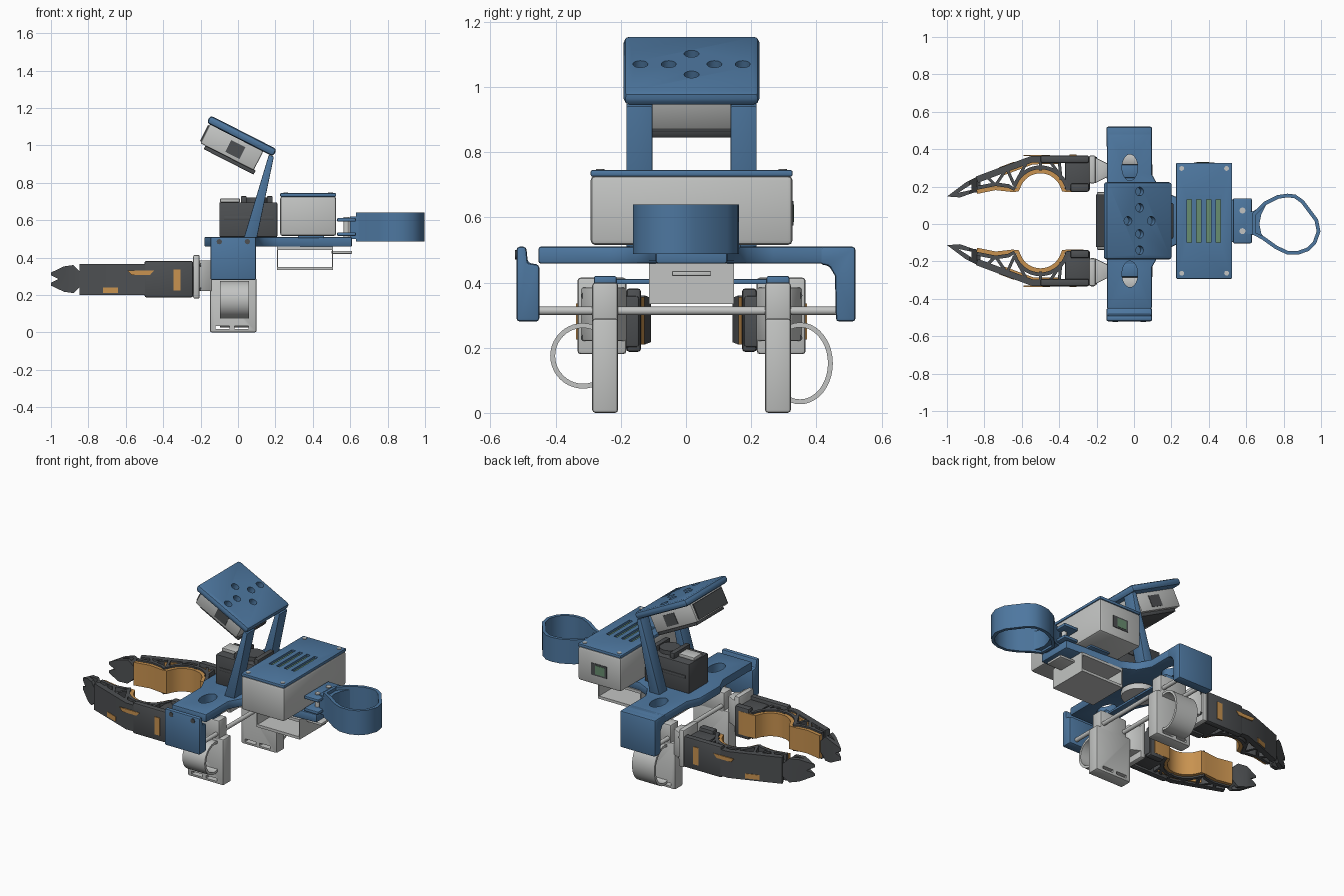
import bpy, bmesh, math
from mathutils import Matrix, Vector

old = bpy.data.objects.get("Cube")
if old:
    bpy.data.objects.remove(old, do_unlink=True)


def material(name, r, g, b):
    m = bpy.data.materials.new(name)
    m.use_nodes = True
    m.diffuse_color = (r, g, b, 1)
    m.node_tree.nodes["Principled BSDF"].inputs["Base Color"].default_value = (r, g, b, 1)
    return m


BLUE = material("steel blue", .075, .185, .35)
GREY = material("light grey", .54, .55, .54)
DARK = material("charcoal", .075, .08, .085)
ORANGE = material("amber", .58, .29, .08)
GREEN = material("board green", .14, .27, .16)
C = .017  # y of the symmetry plane


def finish(name, bm, mat, bevel=0):
    bmesh.ops.recalc_face_normals(bm, faces=bm.faces)
    if bevel:
        edges = [e for e in bm.edges if e.calc_face_angle(0) > .6]
        bmesh.ops.bevel(bm, geom=edges, offset=bevel, segments=2, profile=.5,
                        affect='EDGES', clamp_overlap=True)
    me = bpy.data.meshes.new(name)
    bm.to_mesh(me)
    bm.free()
    me.materials.append(mat)
    me.shade_smooth()
    me.set_sharp_from_angle(angle=math.radians(32))
    ob = bpy.data.objects.new(name, me)
    bpy.context.collection.objects.link(ob)
    return ob


def place(axis, p, h):
    return {'z': (p[0], p[1], h), 'y': (p[0], h, p[1]), 'x': (h, p[0], p[1])}[axis]


def extrude(bm, axis, depth):
    res = bmesh.ops.extrude_face_region(bm, geom=bm.faces[:])
    verts = [v for v in res['geom'] if isinstance(v, bmesh.types.BMVert)]
    bmesh.ops.translate(bm, verts=verts, vec=place(axis, (0, 0), depth))


def prism(name, pts, axis, a, b, mat, bevel=0):
    bm = bmesh.new()
    bm.faces.new([bm.verts.new(place(axis, p, a)) for p in pts])
    extrude(bm, axis, b - a)
    return finish(name, bm, mat, bevel)


def box(name, x, y, z, mat, bevel=.006):
    pts = [(x[0], y[0]), (x[1], y[0]), (x[1], y[1]), (x[0], y[1])]
    return prism(name, pts, 'z', z[0], z[1], mat, bevel)


def oval(cx, cy, rx, ry, n=32, a0=0, a1=360):
    steps = n if a1 - a0 == 360 else n - 1
    angles = [math.radians(a0 + (a1 - a0) * i / steps) for i in range(n)]
    return [(cx + rx * math.cos(a), cy + ry * math.sin(a)) for a in angles]


def disc(name, cx, cy, r, axis, a, b, mat, n=24):
    return prism(name, oval(cx, cy, r, r, n), axis, a, b, mat)


def wall(name, path, t, axis, a, b, mat, closed=False):
    """Strip of constant thickness that follows a path."""
    bm, rows, n = bmesh.new(), [], len(path)
    P = [Vector(p) for p in path]
    for i, p in enumerate(P):
        prev = P[i - 1] if i or closed else p
        nxt = P[(i + 1) % n] if i < n - 1 or closed else p
        d = (nxt - prev).normalized()
        off = Vector((-d.y, d.x)) * t / 2
        rows.append([bm.verts.new(place(axis, q, a)) for q in (p - off, p + off)])
    for i in range(n if closed else n - 1):
        q, r = rows[i], rows[(i + 1) % n]
        bm.faces.new((q[0], r[0], r[1], q[1]))
    extrude(bm, axis, b - a)
    return finish(name, bm, mat)


def cut(ob, cutters, op='DIFFERENCE'):
    for c in cutters:
        c.hide_render = True
        m = ob.modifiers.new("cut", 'BOOLEAN')
        m.operation, m.object, m.solver = op, c, 'EXACT'
    dg = bpy.context.evaluated_depsgraph_get()
    me = bpy.data.meshes.new_from_object(ob.evaluated_get(dg))
    ob.modifiers.clear()
    ob.data = me
    me.set_sharp_from_angle(angle=math.radians(32))
    for c in cutters:
        bpy.data.objects.remove(c, do_unlink=True)


# Bridge plate with slotted arms and end legs
half = [(-.18, .1), (-.145, .18), (-.145, .47), (.095, .47), (.095, .25),
        (.14, .17), (.22, .13), (.61, .11)]
plan = [(x, C + d) for x, d in half] + [(x, C - d) for x, d in reversed(half)]
bridge = prism("bridge_plate", plan, 'z', .458, .51, BLUE, .008)
cut(bridge, [prism("slot", oval(-.022, C + s * .285, .042, .07), 'z', .4, .6, BLUE) for s in (1, -1)])
prism("left_end_leg", [(.46, .28), (.52, .28), (.52, .51), (.41, .51), (.41, .457), (.44, .45), (.457, .42)],
      'x', -.148, .097, BLUE, .01)
prism("right_end_leg", [(-.45, .28), (-.52, .28), (-.52, .51), (-.49, .51), (-.485, .46), (-.45, .455)],
      'x', -.148, .097, BLUE, .01)
for x in (-.1, .05):
    disc("leg_screw", x, .485, .014, 'y', -.524, -.515, DARK)
    disc("slide_rod", x, .313, .013, 'x', 0, 1, GREY).data.transform(
        Matrix.Translation((x, 0, .313)) @ Matrix.Rotation(math.pi / 2, 4, 'Z')
        @ Matrix.Translation((-.5, -x, -.313)) @ Matrix.Diagonal((1, 1, 1, 1)))
    bpy.context.collection.objects[-1].scale.y = .94

# Drive motor and its linkage
box("motor", (-.1, .21), (C - .095, C + .095), (.51, .695), DARK)
box("motor_flange", (-.075, .19), (C - .1, C + .1), (.60, .62), DARK, .003)
box("motor_connector", (-.095, .01), (C - .04, C + .04), (.695, .715), GREY, .003)
disc("motor_boss", .1, C, .06, 'z', .69, .72, DARK)
for x in (.03, .17):
    box("motor_cap_tab", (x - .015, x + .015), (C - .08, C + .08), (.69, .728), DARK, .003)
disc("drive_horn", -.02, C, .1, 'z', .415, .45, GREY)

# Electronics box, lid and tray
cy = (C - .31, C + .31)
box("electronics_box", (.225, .525), cy, (.515, .728), GREY, .015)
lid = box("box_lid", (.225, .525), cy, (.725, .745), BLUE, .006)
slots = [box("slot", (x - .012, x + .012), (C - .115, C + .115), (.7, .8), BLUE, 0)
         for x in (.295, .347, .399, .451)]
cut(lid, slots)
box("circuit_board", (.27, .48), (C - .13, C + .13), (.7, .731), GREEN, 0)
for x in (.255, .495):
    for s in (1, -1):
        disc("lid_screw", x, C + s * .28, .013, 'z', .74, .748, GREY, 12)
box("port_frame", (.32, .43), (.322, .33), (.575, .65), DARK, 0)
box("port_board", (.335, .4), (.325, .332), (.585, .64), GREEN, 0)
wall("battery_tray", [(.212, .342), (.505, .342), (.505, .45), (.212, .45)], .018,
     'y', C - .13, C + .13, GREY, True)
box("tray_tab", (.5, .61), (C - .06, C + .06), (.42, .435), GREY, .003)
box("box_foot", (.32, .46), (C - .15, C + .15), (.505, .52), BLUE, .003)

# Cup ring and its clamp
egg = [(.64, .05), (.7, .11), (.77, .145), (.82, .152), (.86, .148), (.9, .12), (.975, .02), (.987, -.04),
       (.965, -.1), (.93, -.135), (.88, -.153), (.82, -.153), (.76, -.125), (.69, -.075), (.64, -.05)]
wall("cup_ring", egg, .02, 'z', .487, .64, BLUE, True)
prism("ring_neck", [(.6, .06), (.64, .07), (.71, .11), (.68, .05), (.67, 0), (.68, -.05), (.7, -.08),
                    (.64, -.06), (.6, -.05)], 'z', .5, .62, BLUE)
for z in (.515, .592):
    box("clamp_plate", (.53, .63), (C - .12, C + .12), (z, z + .02), BLUE, .006)
for s in (1, -1):
    disc("clamp_bolt", .58, C + s * .055, .016, 'z', .5, .618, GREY, 16)

# Tilted panel with the sensor head, modelled flat and then tilted together
panel = box("head_panel", (-.2, .2), (-.208, .208), (-.0225, .0225), BLUE, .018)
spots = [(0, s * d) for s in (1, -1) for d in (.157, .07)] + [(.07, 0), (-.07, 0)]
cut(panel, [disc("hole", x, y, .023, 'z', -.012, .05, BLUE) for x, y in spots])
head = [panel,
        box("sensor_body", (-.18, .14), (-.155, .155), (-.135, -.02), GREY, .008),
        box("sensor_window", (-.15, .15), (-.135, .135), (-.155, -.13), DARK, .004),
        box("sensor_end", (-.187, -.178), (-.14, .14), (-.125, -.03), DARK, 0)]
for s in (1, -1):
    head.append(box("sensor_vent", (-.04, .045), (s * .153, s * .158), (-.115, -.045), DARK, 0))
for ob in head:
    ob.data.transform(Matrix.Translation((.02, C, 1.05)) @ Matrix.Rotation(math.radians(27), 4, 'Y'))
for s in (1, -1):
    prism("panel_strut", [(.03, .5), (.1, .5), (.192, .94), (.165, .95)], 'y',
          C + s * .12, C + s * .2, BLUE, .004)


# Carriages and gripper fingers, one on each side
def carriage(s, ring_z, ring_r):
    def Y(a, b):
        return tuple(sorted((C + s * a, C + s * b)))

    leg = box("carriage_leg", (-.15, .1), Y(.225, .305), (0, .29), GREY, .01)
    cut(leg, [box("slot", (x, x + .075), Y(.1, .4), (.017, .035), GREY, 0) for x in (-.12, -.02)])
    box("carriage_top", (-.12, .07), Y(.225, .305), (.27, .4), GREY, .01)
    wall("wrist_ring", oval(C + s * .333, ring_z, .093, ring_r, 40), .015, 'x', -.095, .06, GREY, True)
    box("link_arm", (-.05, .01), Y(0, .3), (.395, .41), BLUE, .004)
    box("link_boss", (-.07, .03), Y(.23, .3), (.39, .42), BLUE, .006)
    box("finger_mount", (-.24, -.205), Y(.2, .35), (.18, .415), GREY, .01)
    prism("mount_neck", [(-.21, C + s * .2), (-.21, C + s * .34), (-.14, C + s * .305), (-.14, C + s * .235)],
          'z', .22, .385, GREY, .006)
    for z in (.23, .36):
        disc("mount_screw", C + s * .33, z, .01, 'x', -.206, -.198, DARK, 12)

    # finger frame
    def path(pts):
        return [(x, C + s * d) for x, d in pts]

    def pad(o):
        arc = oval(-.5, .14, .125 + o, .125 + o, 21, 12, 168)
        return path([(-.27, .165 + o), (-.36 + o, .165 + o)] + arc
                    + [(-.65 - o, .165 + o), (-.74, .175 + o), (-.84, .155 + o)])

    box("finger_base", (-.37, -.235), Y(.16, .345), (.2, .36), DARK, .01)
    box("finger_knuckle", (-.5, -.24), Y(.31, .35), (.187, .382), DARK, .01)
    box("finger_inner_block", (-.34, -.24), Y(.155, .2), (.187, .382), DARK, .01)
    wall("finger_outer_wall", path([(-.36, .33), (-.545, .33), (-.72, .265), (-.84, .22)]),
         .035, 'z', .2, .365, DARK)
    wall("finger_lining", path([(-.4, .31), (-.54, .308), (-.71, .245)]), .012, 'z', .21, .355, ORANGE)
    wall("finger_pad", pad(0), .022, 'z', .21, .355, ORANGE)
    wall("finger_pad_frame", pad(.021), .02, 'z', .2, .365, DARK)
    braces = [(-.4, .32, -.39, .22), (-.45, .32, -.38, .22), (-.57, .32, -.64, .19), (-.64, .19, -.68, .28),
              (-.68, .28, -.74, .19), (-.74, .19, -.79, .24), (-.5, .27, -.5, .33)]
    for x0, d0, x1, d1 in braces:
        wall("finger_brace", path([(x0, d0), (x1, d1)]), .016, 'z', .2, .365, DARK)
    # amber windows on the outside
    box("finger_window", (-.345, -.308), Y(.347, .354), (.225, .335), ORANGE, 0)
    prism("upper_window", [(-.59, .33), (-.57, .307), (-.47, .307), (-.45, .33)], 'y',
          C + s * .347, C + s * .353, ORANGE)
    wall("lower_window", path([(-.72, .282), (-.64, .312)]), .008, 'z', .21, .24, ORANGE)
    # forked fingertip
    tip = prism("fingertip", path([(-.82, .245), (-.9, .205), (-1, .13), (-.93, .125), (-.86, .15), (-.82, .155)]),
                'z', .15, .42, DARK)
    upper = [(-.81, .065), (-.84, .035), (-.88, .075), (-.93, .068), (-1, .035), (-1, .02)]
    side = [(x, .285 + z) for x, z in upper] + [(-.96, .285)] + [(x, .285 - z) for x, z in reversed(upper)]
    cut(tip, [prism("profile", side, 'y', -.6, .6, DARK)], 'INTERSECT')
    cut(tip, [prism("eye", path([(-.94, .15), (-.87, .165), (-.87, .195)]), 'z', .1, .5, DARK)])


carriage(-1, .175, .093)
carriage(1, .152, .118)
